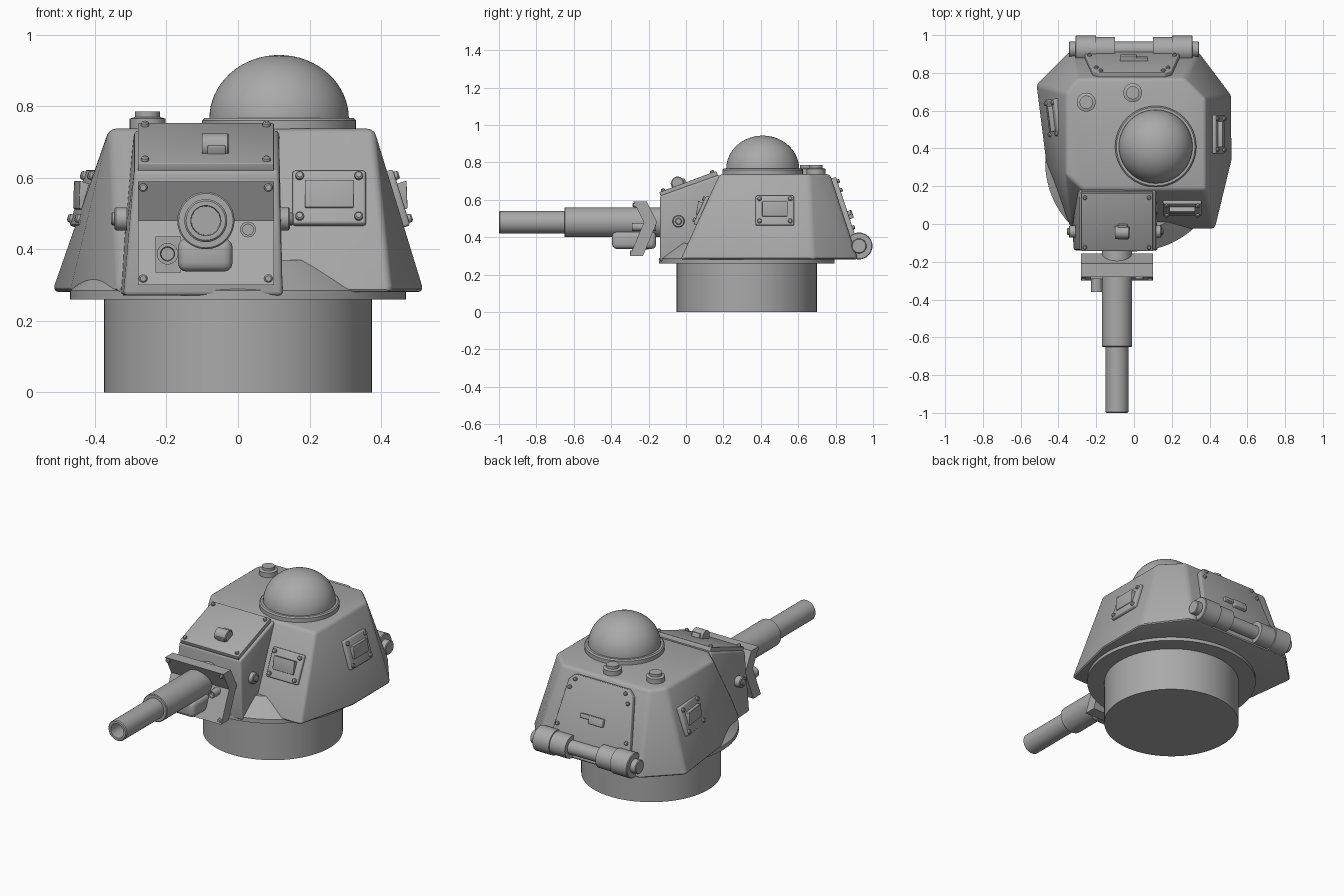
import bpy, bmesh, math
from mathutils import Vector, Matrix

if "Cube" in bpy.data.objects:
    bpy.data.objects.remove(bpy.data.objects["Cube"])

paint = bpy.data.materials.new("grey_paint")
GREY = (0.4, 0.4, 0.4, 1)
paint.use_nodes = True
paint.diffuse_color = GREY
paint.node_tree.nodes["Principled BSDF"].inputs["Base Color"].default_value = GREY


def finish(name, bm):
    bmesh.ops.recalc_face_normals(bm, faces=bm.faces)
    me = bpy.data.meshes.new(name)
    bm.to_mesh(me)
    bm.free()
    me.materials.append(paint)
    ob = bpy.data.objects.new(name, me)
    bpy.context.collection.objects.link(ob)
    bpy.ops.object.select_all(action='DESELECT')
    ob.select_set(True)
    bpy.context.view_layer.objects.active = ob
    bpy.ops.object.shade_smooth_by_angle(angle=math.radians(32))
    return ob


def solid(name, points, bevel=0.0, frame=Matrix()):
    """Convex solid around the points, with rounded edges."""
    bm = bmesh.new()
    for p in points:
        bm.verts.new(frame @ Vector(p))
    bmesh.ops.convex_hull(bm, input=bm.verts)
    bmesh.ops.dissolve_limit(bm, angle_limit=math.radians(3), verts=bm.verts, edges=bm.edges)
    if bevel:
        sharp = [e for e in bm.edges if e.calc_face_angle(0) > math.radians(18)]
        bmesh.ops.bevel(bm, geom=sharp, offset=bevel, segments=3, profile=0.5,
                        affect='EDGES', clamp_overlap=True)
    return finish(name, bm)


def prism(name, outline, low, high, bevel=0.0, frame=Matrix()):
    return solid(name, [(x, y, z) for z in (low, high) for x, y in outline], bevel, frame)


def rect(w, h):
    return [(sx * w / 2, sy * h / 2) for sx in (-1, 1) for sy in (-1, 1)]


def lathe(name, profile, origin, axis=(0, 0, 1), steps=48):
    """Spin (radius, distance) pairs around an axis."""
    frame = Matrix.Translation(origin) @ Vector(axis).to_track_quat('Z', 'Y').to_matrix().to_4x4()
    bm = bmesh.new()
    rings = []
    for r, d in profile:
        rings.append([bm.verts.new(frame @ Vector((r * math.cos(a), r * math.sin(a), d)))
                      for a in (math.tau * i / steps for i in range(steps))])
    for a, b in zip(rings, rings[1:]):
        for i in range(steps):
            j = (i + 1) % steps
            bm.faces.new((a[i], a[j], b[j], b[i]))
    bmesh.ops.remove_doubles(bm, verts=bm.verts, dist=1e-5)
    return finish(name, bm)


def drum(name, origin, axis, r, length, steps=32, edge=0.004):
    return lathe(name, [(0, 0), (r, 0), (r, length - edge), (r - edge, length), (0, length)],
                 origin, axis, steps)


def face_frame(origin, normal):
    """Local z along the face normal, local y up the slope."""
    n = Vector(normal).normalized()
    x = Vector((0, 0, 1)).cross(n).normalized()
    m = Matrix((x, n.cross(x), n)).transposed().to_4x4()
    return Matrix.Translation(origin) @ m


def rivets(name, frame, spots, height, r=0.011):
    axis = frame.to_3x3() @ Vector((0, 0, 1))
    for x, y in spots:
        drum(name, frame @ Vector((x, y, height)), axis, r, 0.012, 12)


# Turret basket and ring
CY = 0.325
drum("basket", (0, CY, 0), (0, 0, 1), 0.375, 0.28, 64)
lathe("turret_ring", [(0, 0.26), (0.47, 0.26), (0.47, 0.285), (0.36, 0.37), (0, 0.37)],
      (0, CY, 0), steps=64)

# Armoured body
floor = [(-.34, .92), (.34, .92), (.52, .68), (.52, .34), (.43, -.03),
         (-.335, -.03), (-.47, .34), (-.52, .74)]
roof = [(-.30, .77), (.27, .77), (.38, .66), (.38, .18), (-.27, .18), (-.36, .26), (-.36, .69)]
solid("turret_body", [(x, y, .28) for x, y in floor] + [(x, y, .737) for x, y in roof], 0.018)

# Gun housing and its sloping roof plate
solid("gun_housing", [(-.32, -.14, .27), (.125, -.14, .27), (-.29, -.14, .62), (.115, -.14, .62),
                      (-.29, .18, .735), (.115, .18, .735), (-.34, .2, .27), (.125, .2, .27)], 0.012)
slope = face_frame((-.09, .015, .682), (0, -.115, .31))
prism("housing_roof_plate", rect(.38, .325), -.01, .016, 0.003, slope)
rivets("roof_plate_bolt", slope, rect(.34, .28), .016)
prism("lug_base", rect(.05, .08), 0, .03, 0.003, slope @ Matrix.Translation((.03, -.05, .01)))
drum("lifting_lug", (-.1, -.045, .69), (1, 0, 0), .034, .075)
for side, x in ((-1, -.31), (1, .11)):
    drum("trunnion_cap", (x, -.04, .485), (side, 0, 0), .032, .035)
    drum("trunnion_bolt", (x + side * .03, -.04, .485), (side, 0, 0), .018, .015, 16)

# Bent gun shield
for name, outline in (("shield_upper", [(-.28, .59), (-.21, .59), (-.155, .48), (-.225, .48)]),
                      ("shield_lower", [(-.225, .48), (-.155, .48), (-.23, .30), (-.30, .30)])):
    solid(name, [(x, y, z) for x in (-.28, .10) for y, z in outline])
for x in (-.265, .085):
    drum("shield_bolt", (x, -.265, .572), (0, -1, 0), .012, .02, 12)
    drum("shield_bolt", (x, -.28, .318), (0, -1, 0), .012, .02, 12)

# Gun barrel with open muzzle, sleeve and recoil cylinder cover
lathe("gun_barrel", [(0, .2), (.06, .2), (.06, .995), (.055, 1), (.042, 1), (.04, .9), (0, .9)],
      (-.09, 0, .48), (0, -1, 0))
drum("barrel_sleeve", (-.09, -.12, .48), (0, -1, 0), .08, .53, 48)
solid("recoil_cover", [(x, y, z) for x in (-.168, -.015) for y in (-.395, -.16)
                       for z in (.337, .43)], 0.025)

# Coaxial gun and sight
solid("coaxial_plate", [(x, y, z) for x in (-.23, -.16) for y in (-.29, -.2) for z in (.335, .435)])
lathe("coaxial_gun", [(0, .2), (.03, .2), (.03, .36), (.02, .36), (.018, .33), (0, .33)],
      (-.197, 0, .387), (0, -1, 0), 24)
lathe("gun_sight", [(0, .16), (.022, .16), (.022, .29), (.015, .29), (.015, .27), (0, .27)],
      (.028, 0, .455), (0, -1, 0), 24)


# Vision ports
def vision_port(name, origin, normal):
    f = face_frame(origin, normal)
    prism(name + "_plate", rect(.205, .165), -.01, .018, 0.008, f)
    rivets(name + "_bolt", f, rect(.165, .125), .018, .012)
    solid(name + "_visor", [(x, y, z) for x in (-.068, .068)
                            for y, z in ((-.035, 0), (.04, 0), (-.035, .025), (.04, .045))], 0.003, f)


vision_port("front_port", (.255, .09, .54), (0, -.455, .21))
vision_port("left_port", (.44, .475, .54), (.455, 0, .14))
vision_port("right_port", (-.419, .56, .54), (-1, -.125, .302))

# Commander's dome
arc = [(.195 * math.cos(a), .03 + .178 * math.sin(a)) for a in
       (math.pi / 2 * i / 16 for i in range(16))]
lathe("dome_collar", [(0, -.01), (.215, -.01), (.215, .025), (.208, .032), (0, .032)], (.115, .41, .735))
lathe("dome", [(0, .02), (.195, .02)] + arc + [(0, .208)], (.115, .41, .735), steps=64)

# Roof vents
for x, y in ((-.253, .645), (-.007, .695)):
    lathe("roof_vent", [(0, -.01), (.05, -.01), (.05, .03), (.035, .035), (.035, .05), (0, .05)],
          (x, y, .735), steps=32)

# Rear hatch
rear = face_frame((-.01, .842, .53), (0, .455, .15))
half = [(.25, -.18), (.25, -.12), (.21, .16), (.175, .195)]
prism("rear_hatch", [(s * x, y) for s in (-1, 1) for x, y in half], -.01, .022, 0.005, rear)
rivets("hatch_bolt", rear, [(s * x, y) for s in (-1, 1)
                            for x, y in ((.165, .17), (.19, .12), (.225, -.09))], .022)
prism("hatch_handle", rect(.09, .045), 0, .045, 0.005, rear @ Matrix.Translation((.02, -.02, 0)))
prism("hatch_handle_tip", rect(.07, .025), 0, .04, 0.004, rear @ Matrix.Translation((-.05, -.01, 0)))

# Rear hinge bar
HINGE = (.925, .353)
drum("hinge_rod", (-.2, *HINGE), (1, 0, 0), .04, .4)
for side in (-1, 1):
    drum("hinge_barrel", (side * .1, *HINGE), (side, 0, 0), .065, .21)
    drum("hinge_collar", (side * .2, *HINGE), (side, 0, 0), .072, .11)
    drum("hinge_pin", (side * .3, *HINGE), (side, 0, 0), .04, .045)
    solid("hinge_bracket", [(side * x, y, z) for x in (.22, .3) for y in (.84, .92)
                            for z in (.3, .4)], 0.008)
